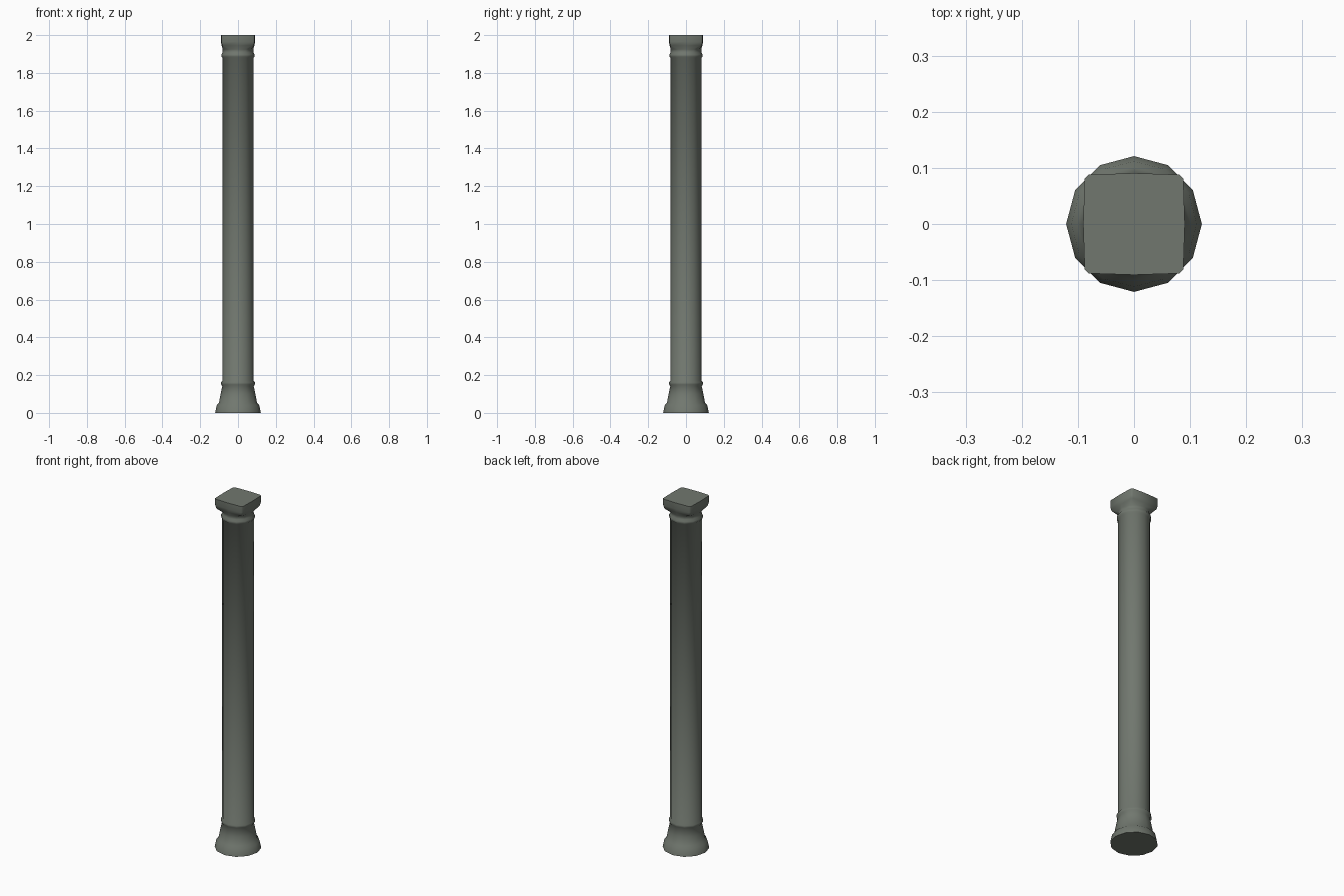
import bpy, bmesh, math

if "Cube" in bpy.data.objects:
    bpy.data.objects.remove(bpy.data.objects["Cube"])

SIDES = 12

stone = bpy.data.materials.new("grey_green_stone")
stone.diffuse_color = (0.165, 0.186, 0.158, 1)
stone.use_nodes = True
stone.node_tree.nodes["Principled BSDF"].inputs["Base Color"].default_value = stone.diffuse_color


def ring(r, z):
    # Round section with corners on the axes
    return [(r * math.cos(i * math.tau / SIDES), r * math.sin(i * math.tau / SIDES), z)
            for i in range(SIDES)]


def square(h, z):
    # Nearly square section with clipped corners and slightly bowed sides
    pts = []
    for i in range(SIDES):
        c, s = math.cos(i * math.tau / SIDES), math.sin(i * math.tau / SIDES)
        if i % 3 == 0:
            pts.append((c * h * 1.03, s * h * 1.03, z))
        else:
            a, b = (h, h * 0.92) if abs(c) > abs(s) else (h * 0.92, h)
            pts.append((math.copysign(a, c), math.copysign(b, s), z))
    return pts


def loft(name, sections):
    bm = bmesh.new()
    rows = [[bm.verts.new(p) for p in sec] for sec in sections]
    for a, b in zip(rows, rows[1:]):
        for i in range(SIDES):
            j = (i + 1) % SIDES
            bm.faces.new((a[i], a[j], b[j], b[i]))
    bm.faces.new(rows[0][::-1])
    bm.faces.new(rows[-1])
    me = bpy.data.meshes.new(name)
    bm.to_mesh(me)
    bm.free()
    me.materials.append(stone)
    ob = bpy.data.objects.new(name, me)
    bpy.context.collection.objects.link(ob)
    bpy.ops.object.select_all(action='DESELECT')
    ob.select_set(True)
    bpy.context.view_layer.objects.active = ob
    bpy.ops.object.shade_smooth_by_angle(angle=math.radians(60))


# Flared foot, collar, shaft, collar, neck (one continuous turned profile)
profile = [(0.121, 0), (0.112, 0.042), (0.101, 0.052), (0.092, 0.10), (0.083, 0.142),
           (0.089, 0.150), (0.089, 0.162), (0.082, 0.172),
           (0.082, 1.880), (0.088, 1.886), (0.088, 1.898), (0.081, 1.908), (0.081, 1.925)]
# Square capital flowing out of the neck
capital = [square(0.084, 1.945), square(0.088, 1.965), square(0.088, 2.0)]
loft("column", [ring(r, z) for r, z in profile] + capital)
